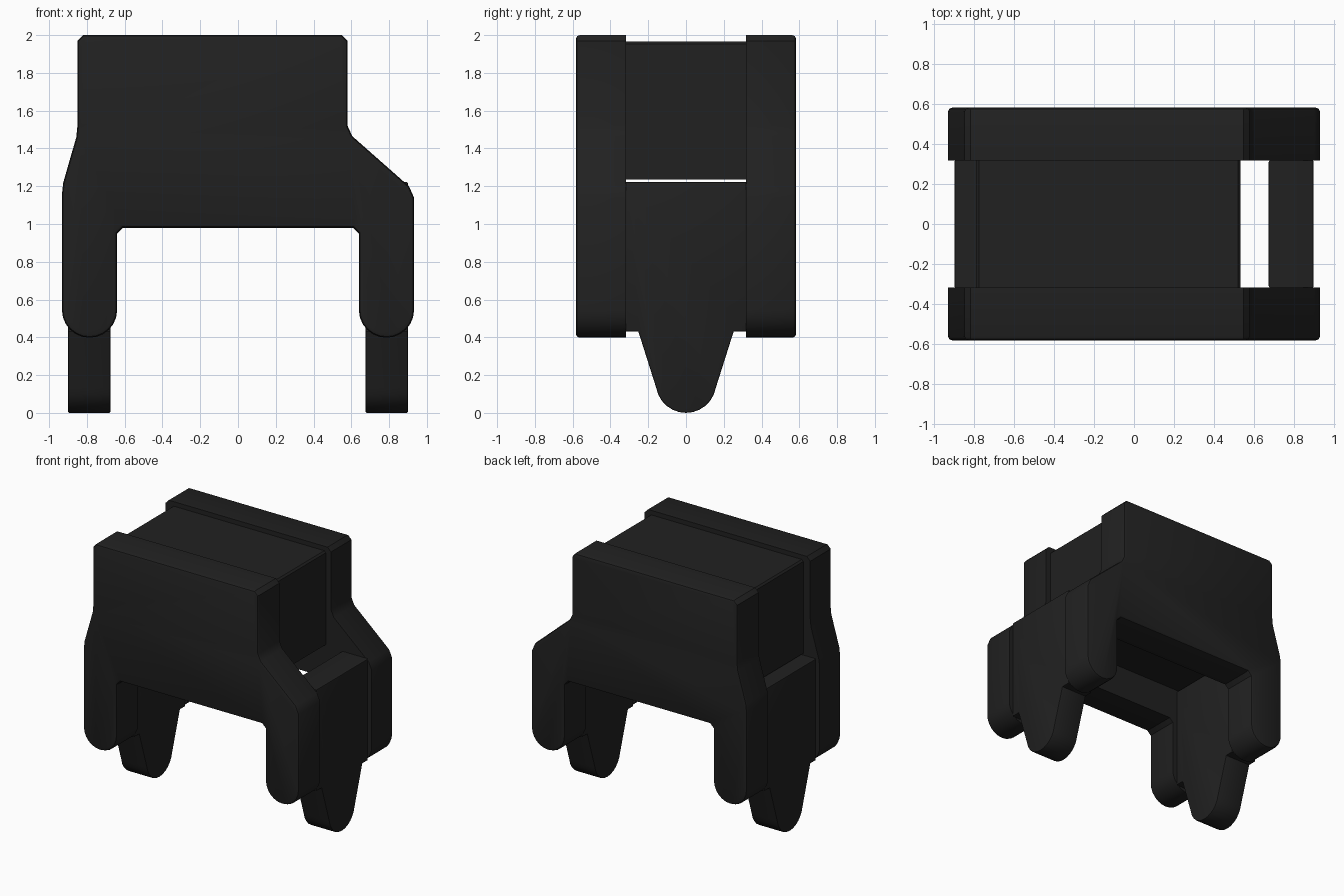
import bpy, bmesh
from math import sin, cos, pi, radians

if "Cube" in bpy.data.objects:
    bpy.data.objects.remove(bpy.data.objects["Cube"])

mat = bpy.data.materials.new("black_plastic")
mat.diffuse_color = (0.015, 0.015, 0.015, 1)
mat.use_nodes = True
mat.node_tree.nodes["Principled BSDF"].inputs["Base Color"].default_value = mat.diffuse_color


def arc(cx, cz, r, a0, a1, n=12):
    return [(cx + r * cos(radians(a0 + (a1 - a0) * i / n)),
             cz + r * sin(radians(a0 + (a1 - a0) * i / n))) for i in range(n + 1)]


def prism(name, pts, place, lo, hi, bevel_caps, width, mirror=None):
    """Extrude a profile from depth lo to hi, rounding the rims of the chosen caps."""
    bm = bmesh.new()
    rings = [[bm.verts.new(place(u, v, d)) for u, v in pts] for d in (lo, hi)]
    caps = [bm.faces.new(r) for r in rings]
    n = len(pts)
    for i in range(n):
        j = (i + 1) % n
        bm.faces.new((rings[0][i], rings[0][j], rings[1][j], rings[1][i]))
    bmesh.ops.recalc_face_normals(bm, faces=bm.faces[:])
    rims = [e for k in bevel_caps for e in caps[k].edges]
    bmesh.ops.bevel(bm, geom=rims, offset=width, segments=2, profile=0.5,
                    affect='EDGES', clamp_overlap=True)
    me = bpy.data.meshes.new(name)
    bm.to_mesh(me)
    bm.free()
    ob = bpy.data.objects.new(name, me)
    bpy.context.collection.objects.link(ob)
    me.materials.append(mat)
    if mirror is not None:
        m = ob.modifiers.new("mirror", 'MIRROR')
        m.use_axis = [k == mirror for k in range(3)]
    bpy.ops.object.select_all(action='DESELECT')
    bpy.context.view_layer.objects.active = ob
    ob.select_set(True)
    bpy.ops.object.shade_smooth_by_angle(angle=radians(30))
    return ob


def along_y(u, v, d):
    return (u, d, v)


def along_x(u, v, d):
    return (d, u, v)


# Side plates: asymmetric two-legged outline with rounded leg ends
plate = [(-0.85, 1.97), (-0.82, 2.0), (0.55, 2.0), (0.58, 1.97),
         (0.58, 1.52), (0.605, 1.465), (0.905, 1.2), (0.932, 1.14)]
plate += arc(0.786, 0.544, 0.146, 0, -180)
plate += [(0.64, 0.95), (0.61, 0.98), (-0.61, 0.98), (-0.64, 0.95)]
plate += arc(-0.786, 0.544, 0.146, 0, -180)
plate += [(-0.932, 1.16), (-0.925, 1.22), (-0.856, 1.46), (-0.85, 1.52)]
prism("side_plate", plate, along_y, 0.318, 0.583, [1], 0.02, mirror=1)

# Central block held between the plates
block = [(-0.79, 1.235), (0.535, 1.235), (0.535, 1.952), (0.522, 1.965),
         (-0.777, 1.965), (-0.79, 1.952)]
prism("centre_block", block, along_y, -0.318, 0.318, [], 0)

# End legs: wide upper panel tapering to a rounded foot
half = [(0.319, 1.222), (0.319, 0.43), (0.252, 0.43), (0.16, 0.13)]
foot = arc(0, 0.16, 0.16, -10, -170)
leg = half[:3] + foot + [(-y, z) for y, z in reversed(half[:3])]
prism("end_leg", leg, along_x, 0.675, 0.90, [0, 1], 0.008, mirror=0)
